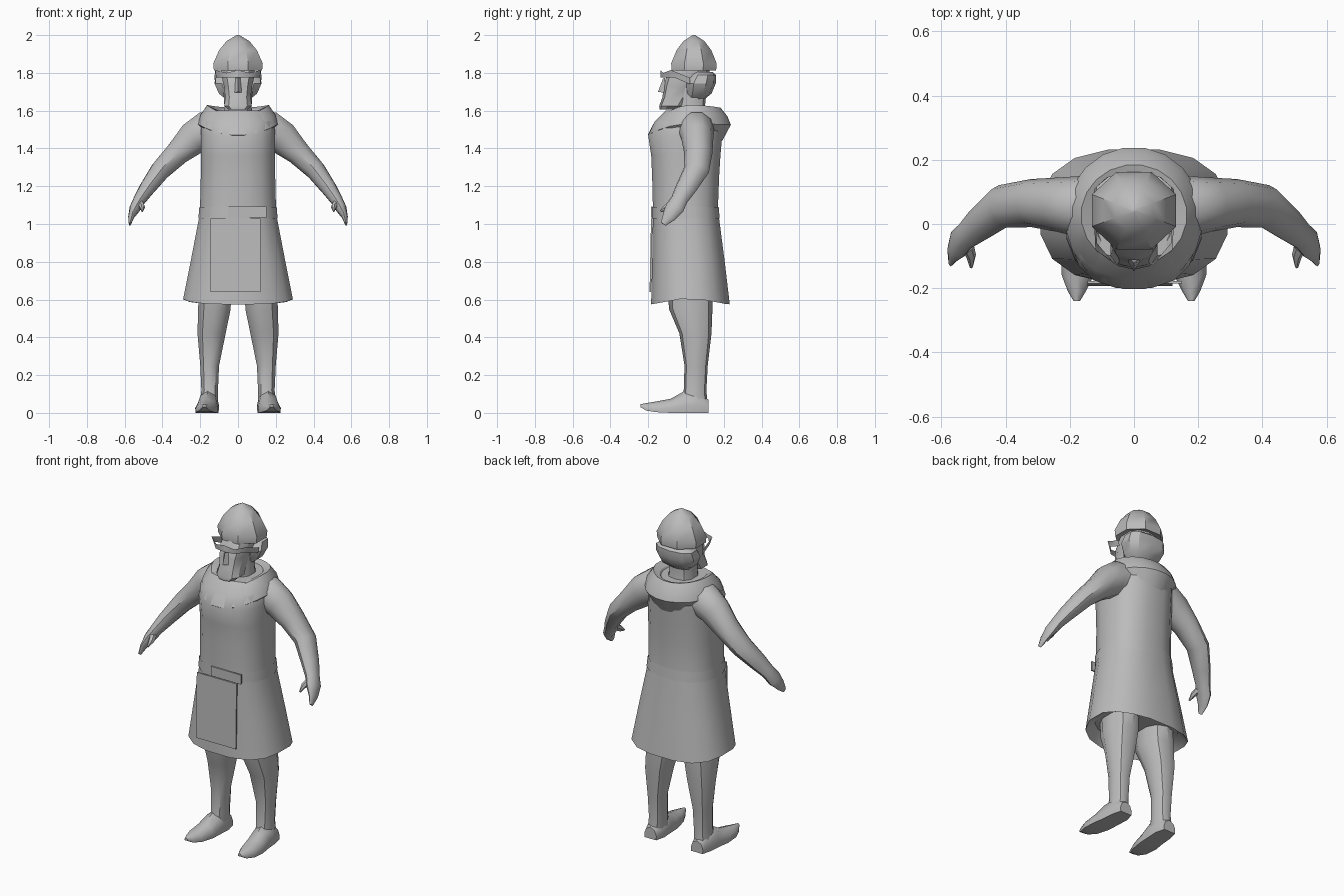
import bpy, bmesh, math
from mathutils import Vector

grey = bpy.data.materials.new("plain grey")
grey.diffuse_color = (0.5, 0.5, 0.5, 1)


def finish(name, verts, faces, angle=40):
    me = bpy.data.meshes.new(name)
    me.from_pydata(verts, [], faces)
    bm = bmesh.new()
    bm.from_mesh(me)
    bmesh.ops.recalc_face_normals(bm, faces=bm.faces)
    bm.to_mesh(me)
    bm.free()
    me.materials.append(grey)
    ob = bpy.data.objects.new(name, me)
    bpy.context.collection.objects.link(ob)
    bpy.ops.object.select_all(action='DESELECT')
    ob.select_set(True)
    bpy.context.view_layer.objects.active = ob
    bpy.ops.object.shade_smooth_by_angle(angle=math.radians(angle))
    return ob


def loft(name, rings, caps=True, angle=40):
    n = len(rings[0])
    verts = [p for r in rings for p in r]
    faces = [(k * n + i, k * n + (i + 1) % n, (k + 1) * n + (i + 1) % n, (k + 1) * n + i)
             for k in range(len(rings) - 1) for i in range(n)]
    if caps:
        faces += [tuple(range(n)), tuple(range((len(rings) - 1) * n, len(rings) * n))]
    return finish(name, verts, faces, angle)


def ellipse(n, e=1.0):
    # Unit outline; e below 1 makes it squarer
    out = []
    for i in range(n):
        a = 2 * math.pi * (i + 0.5) / n
        c, s = math.cos(a), math.sin(a)
        out.append((math.copysign(abs(c) ** e, c), math.copysign(abs(s) ** e, s)))
    return out


def level(z, hx, y0, y1, n=16, e=0.8, x=0.0):
    # Horizontal section between y0 and y1
    return [(x + hx * c, (y0 + y1) / 2 + (y1 - y0) / 2 * s, z) for c, s in ellipse(n, e)]


def tube(name, path, n=10, side=1):
    # Sections (x, y, z, half height, half depth) square to the path
    pts = [Vector(p[:3]) for p in path]
    rings = []
    for i, p in enumerate(path):
        t = (pts[min(i + 1, len(pts) - 1)] - pts[max(i - 1, 0)]).normalized()
        u = t.cross(Vector((0, 1, 0))).normalized()
        v = u.cross(t)
        ring = [pts[i] + u * p[3] * c + v * p[4] * s for c, s in ellipse(n)]
        rings.append([(q.x * side, q.y, q.z) for q in ring])
    return loft(name, rings)


# Coat: flared skirt with a hem that rises at the sides, straight torso
coat = [level(*r) for r in [
    (0.64, 0.24, -0.15, 0.19), (0.61, 0.295, -0.188, 0.235), (0.80, 0.255, -0.182, 0.208),
    (1.03, 0.21, -0.178, 0.178), (1.09, 0.204, -0.178, 0.172), (1.25, 0.20, -0.182, 0.178),
    (1.36, 0.20, -0.187, 0.185), (1.47, 0.20, -0.203, 0.195), (1.54, 0.195, -0.17, 0.20),
    (1.60, 0.16, -0.11, 0.165)]]
coat[1] = [(x, y, 0.612 - 0.037 * min(1, abs((y - 0.02) / 0.2))) for x, y, z in coat[1]]
loft("coat", coat)

# Belt band and buckle plate
loft("belt", [level(1.03, 0.213, -0.182, 0.181), level(1.09, 0.208, -0.182, 0.176)], caps=False)
def plate(name, x0, x1, z0, z1, ya, yb):
    pts = [(x, y + d, z) for d in (0, 0.008)
           for x, y, z in ((x0, ya, z0), (x1, ya, z0), (x1, yb, z1), (x0, yb, z1))]
    return finish(name, pts, [(0, 1, 2, 3), (4, 5, 6, 7)] +
                  [(i, (i + 1) % 4, 4 + (i + 1) % 4, 4 + i) for i in range(4)])
plate("belt_front", -0.05, 0.15, 1.035, 1.092, -0.186, -0.186)

# Apron hanging from the belt
plate("apron", -0.145, 0.12, 0.64, 1.03, -0.193, -0.185)

# Cowl: inner neck edge, raised rim, then drape, lower at the front
def cowl_ring(hx, y0, y1, z, front, back):
    ring = []
    for c, s in ellipse(20):
        drop = front * max(0, -s) ** 2 + back * max(0, s) ** 2
        ring.append((hx * c, (y0 + y1) / 2 + (y1 - y0) / 2 * s, z - drop))
    return ring
loft("cowl", [cowl_ring(0.10, -0.09, 0.13, 1.57, 0.0, 0.0),
              cowl_ring(0.125, -0.115, 0.165, 1.61, 0.03, 0.0),
              cowl_ring(0.165, -0.13, 0.185, 1.63, 0.06, 0.015),
              cowl_ring(0.20, -0.175, 0.222, 1.58, 0.05, 0.01),
              cowl_ring(0.215, -0.205, 0.24, 1.53, 0.06, 0.005),
              cowl_ring(0.185, -0.17, 0.195, 1.50, 0.06, 0.06)], caps=False, angle=25)

for side, tag in ((1, "left"), (-1, "right")):
    # Arm and hand tapering to the fingertips
    tube(tag + "_arm", [(0.10, 0.05, 1.50, 0.09, 0.10), (0.17, 0.055, 1.495, 0.105, 0.095),
                        (0.235, 0.06, 1.455, 0.093, 0.085), (0.32, 0.065, 1.375, 0.068, 0.075),
                        (0.41, 0.055, 1.285, 0.055, 0.068), (0.48, 0.0, 1.19, 0.043, 0.056),
                        (0.52, -0.035, 1.13, 0.034, 0.045), (0.545, -0.06, 1.085, 0.03, 0.05),
                        (0.565, -0.09, 1.04, 0.016, 0.036), (0.572, -0.12, 1.0, 0.006, 0.015)], 10, side)
    tube(tag + "_thumb", [(0.525, -0.05, 1.12, 0.022, 0.024), (0.507, -0.10, 1.09, 0.015, 0.018),
                          (0.507, -0.135, 1.068, 0.005, 0.006)], 6, side)

    # Leg
    loft(tag + "_leg", [level(z, h, a, b, 10, 0.9, side * x) for z, x, h, a, b in [
        (0.03, 0.155, 0.05, -0.03, 0.115), (0.12, 0.15, 0.046, -0.012, 0.108),
        (0.25, 0.15, 0.052, -0.008, 0.115), (0.42, 0.14, 0.078, -0.035, 0.135),
        (0.55, 0.125, 0.09, -0.09, 0.14), (0.70, 0.12, 0.09, -0.10, 0.14)]])

    # Shoe: flat-soled sections from heel to pointed toe (y, x, half width, height)
    shoe = []
    for y, x, h, b, top in [(0.118, 0.155, 0.04, 0.0, 0.07), (0.06, 0.155, 0.055, 0.0, 0.12),
                            (-0.01, 0.16, 0.056, 0.0, 0.115), (-0.08, 0.167, 0.06, 0.0, 0.075),
                            (-0.16, 0.175, 0.05, 0.004, 0.06), (-0.21, 0.178, 0.028, 0.012, 0.052),
                            (-0.24, 0.178, 0.01, 0.03, 0.046)]:
        shoe.append([(side * (x + h * u), y, b + (top - b) * w) for u, w in
                     ((-0.95, 0), (0.95, 0), (1, 0.35), (0.7, 0.8), (0, 1), (-0.7, 0.8), (-1, 0.35))])
    loft(tag + "_shoe", shoe, angle=45)

    # Swept-up brow wing
    wing = [(0, -0.135, 1.775), (0, -0.135, 1.815), (0.06, -0.125, 1.775), (0.06, -0.12, 1.80),
            (0.115, -0.06, 1.775), (0.12, -0.08, 1.815), (0.12, 0.02, 1.74), (0.125, 0.02, 1.775)]
    finish(tag + "_brow", [(x * side, y, z) for x, y, z in wing],
           [(0, 2, 3, 1), (2, 4, 5, 3), (4, 6, 7, 5)])

# Neck, face and chin
loft("neck", [level(1.54, 0.09, -0.06, 0.12, 10), level(1.62, 0.075, -0.05, 0.10, 10),
              level(1.72, 0.08, -0.05, 0.11, 10)])
loft("face", [level(z, h, a, b, 10) for z, h, a, b in [
    (1.605, 0.05, -0.14, -0.05), (1.625, 0.076, -0.142, 0.0), (1.67, 0.07, -0.125, 0.03),
    (1.73, 0.078, -0.118, 0.09), (1.78, 0.09, -0.105, 0.12), (1.84, 0.09, -0.06, 0.13)]], angle=30)

# Nose wedge
finish("nose", [(-0.02, -0.115, 1.695), (0.02, -0.115, 1.695), (0, -0.148, 1.70),
                (-0.012, -0.11, 1.775), (0.012, -0.11, 1.775), (0, -0.122, 1.77)],
       [(0, 1, 2), (0, 2, 5, 3), (2, 1, 4, 5), (3, 5, 4)])

# Hair round the back and sides of the head
loft("hair", [level(z, h, a, b, 10) for z, h, a, b in [
    (1.655, 0.06, 0.0, 0.09), (1.69, 0.105, -0.01, 0.135), (1.745, 0.13, -0.01, 0.158),
    (1.79, 0.122, 0.02, 0.158), (1.805, 0.095, 0.03, 0.14)]], angle=30)

# Eight-sided cap with a low rim and a point
loft("cap", [level(z, r, 0.042 - r * 0.92, 0.042 + r * 0.92, 8, 1) for z, r in [
    (1.825, 0.10), (1.812, 0.138), (1.85, 0.142), (1.92, 0.108), (1.968, 0.066), (2.0, 0.008)]], angle=35)
